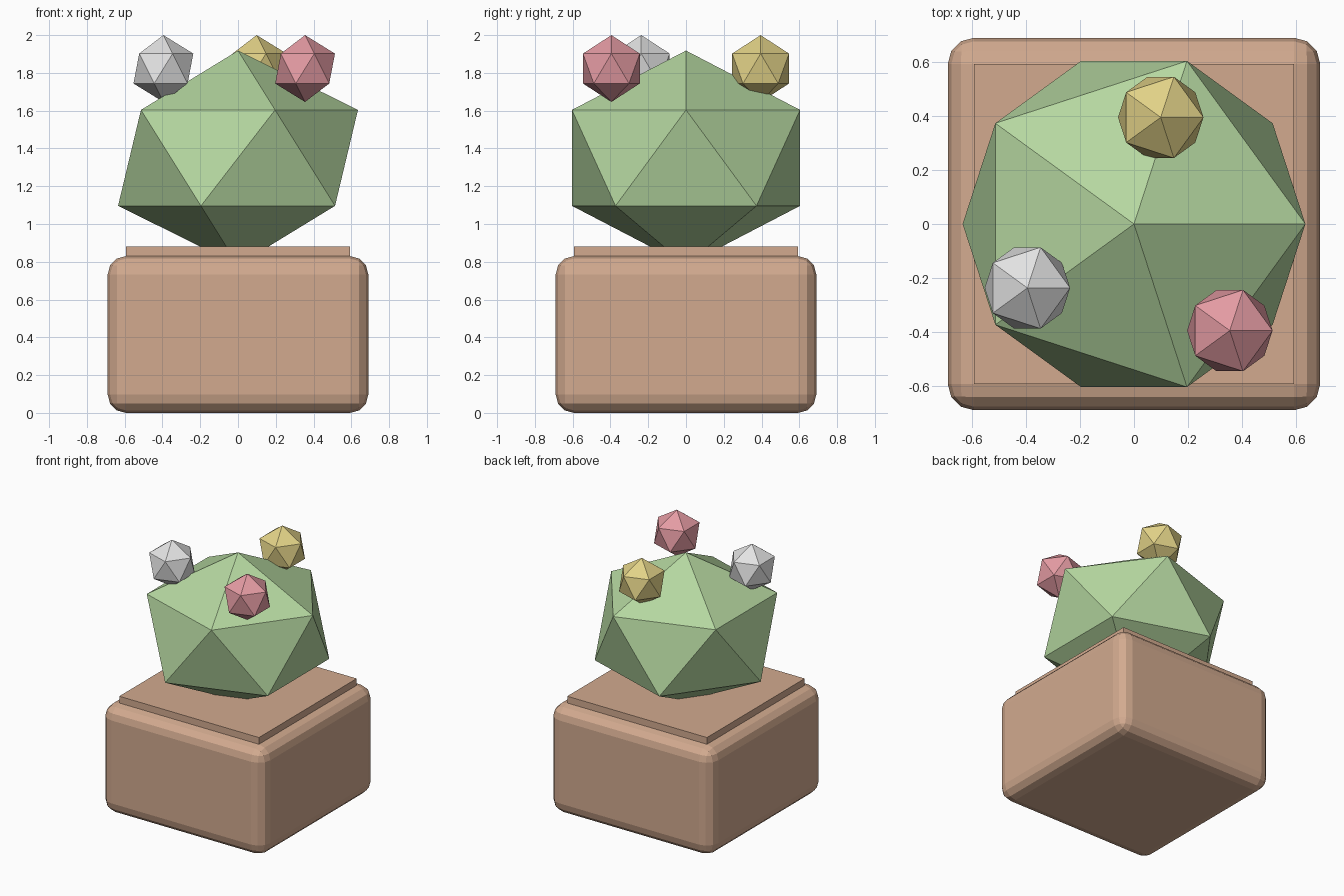
import bpy

if "Cube" in bpy.data.objects:
    bpy.data.objects.remove(bpy.data.objects["Cube"])


def srgb(r, g, b):
    def lin(c):
        c /= 255
        return c / 12.92 if c <= 0.04045 else ((c + 0.055) / 1.055) ** 2.4
    return (lin(r), lin(g), lin(b), 1.0)


def material(name, rgb):
    m = bpy.data.materials.new(name)
    m.diffuse_color = srgb(*rgb)
    m.use_nodes = True
    m.node_tree.nodes["Principled BSDF"].inputs["Base Color"].default_value = m.diffuse_color
    return m


clay = material("clay", (210, 170, 143))
green = material("cactus green", (181, 215, 160))
white = material("petal white", (227, 227, 227))
yellow = material("petal yellow", (226, 210, 135))
pink = material("petal pink", (228, 155, 163))


def box(name, half, z0, z1, mat):
    bpy.ops.mesh.primitive_cube_add(size=1, location=(0, 0, (z0 + z1) / 2))
    o = bpy.context.object
    o.name = name
    o.scale = (2 * half, 2 * half, z1 - z0)
    bpy.ops.object.transform_apply(location=False, rotation=False, scale=True)
    o.data.materials.append(mat)
    return o


def ball(name, radius, loc, mat, squash=1.0):
    bpy.ops.mesh.primitive_ico_sphere_add(subdivisions=1, radius=radius, location=loc)
    o = bpy.context.object
    o.name = name
    o.scale.z = squash
    o.data.materials.append(mat)
    return o


# Rounded pot and the slab on top of it
pot = box("pot", 0.69, 0.0, 0.83, clay)
bev = pot.modifiers.new("rounding", 'BEVEL')
bev.width = 0.097
bev.segments = 3
box("pot_top_slab", 0.593, 0.80, 0.882, clay)

# Squashed cactus body
ball("cactus_body", 0.71, (0, 0, 1.35), green, 0.8)

# Flowers
for name, x, y, mat in (("white_flower", -0.395, -0.237, white),
                        ("yellow_flower", 0.099, 0.395, yellow),
                        ("pink_flower", 0.355, -0.395, pink)):
    ball(name, 0.177, (x, y, 1.823), mat)
